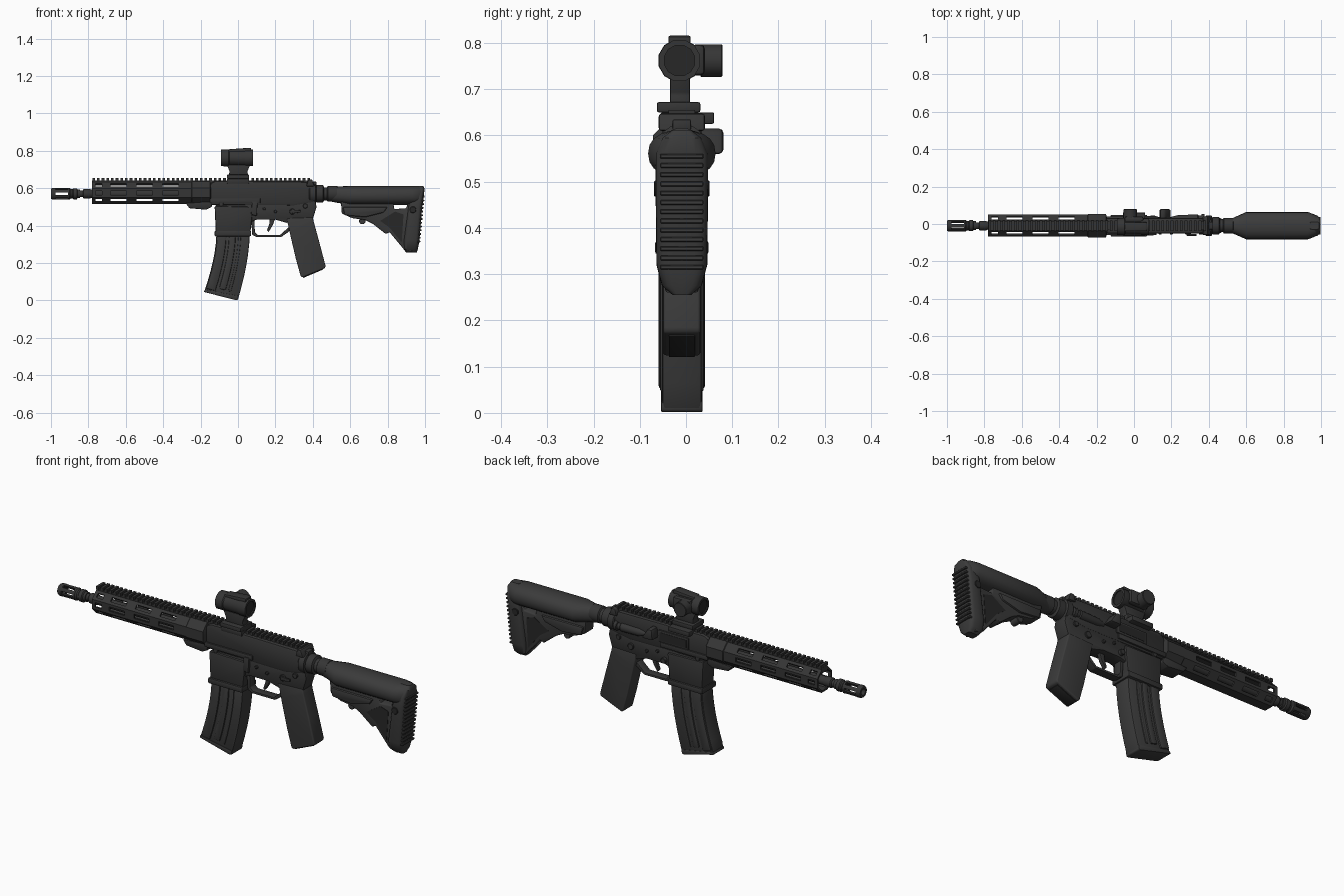
import bpy, bmesh, math
from mathutils import Matrix, Vector

cube = bpy.data.objects.get("Cube")
if cube:
    bpy.data.objects.remove(cube, do_unlink=True)

MID = -0.009   # y of the centre plane
BORE = 0.57    # height of the barrel axis


def material(name, v):
    m = bpy.data.materials.new(name)
    m.use_nodes = True
    col = (v, v, v, 1)
    m.diffuse_color = col
    b = m.node_tree.nodes["Principled BSDF"]
    b.inputs["Base Color"].default_value = col
    b.inputs["Roughness"].default_value = 0.6
    return m


METAL = material("dark_metal", 0.036)
POLYMER = material("dark_polymer", 0.044)
BLACK = material("black_recess", 0.02)


def finish(name, bm, mat, bevel=0, seg=2, cutter=None):
    bmesh.ops.recalc_face_normals(bm, faces=bm.faces)
    me = bpy.data.meshes.new(name)
    bm.to_mesh(me)
    bm.free()
    me.materials.append(mat)
    ob = bpy.data.objects.new(name, me)
    bpy.context.collection.objects.link(ob)
    if cutter:
        mod = ob.modifiers.new("cut", 'BOOLEAN')
        mod.object, mod.operation, mod.solver = cutter, 'DIFFERENCE', 'EXACT'
    if bevel:
        mod = ob.modifiers.new("bevel", 'BEVEL')
        mod.width, mod.segments, mod.limit_method = bevel, seg, 'ANGLE'
    if ob.modifiers:
        dg = bpy.context.evaluated_depsgraph_get()
        ob.data = bpy.data.meshes.new_from_object(ob.evaluated_get(dg))
        ob.modifiers.clear()
    if cutter:
        bpy.data.objects.remove(cutter, do_unlink=True)
    return ob


def add_box(bm, x0, x1, y0, y1, z0, z1, rot=None):
    size = Matrix.Diagonal((x1 - x0, y1 - y0, z1 - z0, 1))
    place = Matrix.Translation(((x0 + x1) / 2, (y0 + y1) / 2, (z0 + z1) / 2))
    bmesh.ops.create_cube(bm, size=1, matrix=(rot or Matrix()) @ place @ size)


def box(name, x0, x1, y0, y1, z0, z1, mat=METAL, bevel=0.004):
    bm = bmesh.new()
    add_box(bm, x0, x1, y0 + MID, y1 + MID, z0, z1)
    return finish(name, bm, mat, bevel)


def prism(name, pts, hy, mat=METAL, bevel=0.004, seg=2, y=0):
    """Side outline (x, z) pulled to both sides of y."""
    bm = bmesh.new()
    f = bm.faces.new([bm.verts.new((px, MID + y - hy, pz)) for px, pz in pts])
    ext = bmesh.ops.extrude_face_region(bm, geom=[f])["geom"]
    bmesh.ops.translate(bm, vec=(0, 2 * hy, 0),
                        verts=[v for v in ext if isinstance(v, bmesh.types.BMVert)])
    return finish(name, bm, mat, bevel, seg)


def loft(name, rings, mat, cutter=None):
    bm = bmesh.new()
    loops = [[bm.verts.new(p) for p in r] for r in rings]
    for a, b in zip(loops, loops[1:]):
        for i in range(len(a)):
            j = (i + 1) % len(a)
            bm.faces.new((a[i], a[j], b[j], b[i]))
    if rings[0] != rings[-1]:
        bm.faces.new(loops[0])
        bm.faces.new(loops[-1])
    bmesh.ops.remove_doubles(bm, verts=bm.verts, dist=1e-6)
    return finish(name, bm, mat, cutter=cutter)


def oval(ru, rv, n, power=2, turn=0.0):
    out = []
    for i in range(n):
        t = math.tau * (i + turn) / n
        c, s = math.cos(t), math.sin(t)
        out.append((ru * math.copysign(abs(c) ** (2 / power), c),
                    rv * math.copysign(abs(s) ** (2 / power), s)))
    return out


def lathe(name, profile, mat=METAL, n=20, y=0, z=BORE, cutter=None, turn=0.5):
    """Profile of (x, radius) turned about an x axis."""
    return loft(name, [[(x, MID + y + u, z + v) for u, v in oval(r, r, n, turn=turn)]
                       for x, r in profile], mat, cutter)


def pin(name, x, z, r, hy, mat=METAL, y=0, n=14):
    return prism(name, [(x + u, z + v) for u, v in oval(r, r, n)], hy, mat, 0.002, 1, y)


# barrel and muzzle device with side ports
lathe("barrel", [(-0.9, .018), (-0.8, .018), (-0.8, .022), (-0.15, .022)])
bm = bmesh.new()
for k in range(3):
    turn = Matrix.Translation((0, MID, BORE)) @ Matrix.Rotation(k * math.pi / 3, 4, 'X')
    add_box(bm, -0.975, -0.91, -0.05, 0.05, -0.007, 0.007, turn)
ports = finish("port_cutter", bm, BLACK)
lathe("muzzle_device", [(-0.9, .016), (-1, .016), (-1, .027), (-.992, .031), (-.9, .031), (-.893, .025),
                        (-.885, .025), (-.88, .03), (-.862, .03), (-.858, .024), (-.845, .024),
                        (-.845, .016), (-.9, .016)], cutter=ports)
lathe("barrel_collar", [(-.83, .02), (-.825, .025), (-.79, .025), (-.78, .02)])

# handguard: hollow octagon with slots on six faces
bm = bmesh.new()
for side in (0, 45, 135, 180, 225, 315):
    turn = Matrix.Translation((0, MID, 0.575)) @ Matrix.Rotation(math.radians(side), 4, 'X')
    for x, half in ((-.745, .018), (-.64, .043), (-.5, .043), (-.36, .043)):
        add_box(bm, x - half, x + half, 0.04, 0.07, -0.011, 0.011, turn)
slots = finish("slot_cutter", bm, BLACK)
lathe("handguard", [(-.78, .054), (-.78, .064), (-.15, .064), (-.15, .054), (-.78, .054)],
      n=8, z=.575, cutter=slots)
lathe("handguard_sleeve", [(-.25, .062), (-.245, .067), (-.15, .067), (-.145, .05)], n=8, z=.575)
prism("handguard_clamp", [(-.28, .52), (-.26, .493), (-.17, .485), (-.14, .5), (-.14, .53)], .04)

# top rail with evenly spaced teeth
bm = bmesh.new()
add_box(bm, -.78, .39, MID - .024, MID + .024, .615, .642)
for i in range(47):
    x = -.779 + i * .025
    add_box(bm, x, x + .014, MID - .029, MID + .029, .638, .655)
finish("top_rail", bm, METAL)

# receiver halves
prism("upper_receiver", [(-.15, .51), (-.15, .625), (-.12, .64), (.36, .635), (.41, .6), (.41, .525), (.3, .505)],
      .042, bevel=.012)
prism("lower_receiver", [(-.12, .51), (-.12, .42), (.07, .42), (.1, .432), (.2, .432), (.26, .415), (.4, .435),
                         (.42, .5), (.41, .55), (.36, .53), (.3, .52)], .038, bevel=.006)
prism("magazine_well", [(-.125, .505), (-.118, .35), (.065, .35), (.075, .44), (.08, .5)], .049, bevel=.007)
prism("magazine_well_lip", [(-.125, .372), (-.125, .343), (.07, .343), (.07, .372)], .058, bevel=.006)
prism("receiver_side_rail", [(-.15, .52), (-.15, .545), (.12, .545), (.12, .52)], .05)
lathe("receiver_end_ring", [(.38, .05), (.385, .055), (.415, .055), (.42, .04)])

# controls, pins and ejection side
for name, x, z, r in (("front_pin", -.09, .515, .013), ("rear_pin", .36, .505, .013),
                      ("trigger_pin", .2, .475, .008), ("hammer_pin", .14, .49, .008),
                      ("selector", .29, .475, .016)):
    pin(name, x, z, r, .047)
prism("selector_lever", [(.28, .485), (.285, .465), (.335, .47), (.335, .482)], .005, y=-.049, bevel=.002)
prism("bolt_catch", [(.075, .53), (.07, .46), (.1, .45), (.105, .53)], .007, y=-.046, bevel=.003)
pin("magazine_release", .1, .455, .014, .01, y=.044)
box("ejection_cover", -.04, .13, .038, .049, .545, .605)
box("ejection_recess", -.03, .12, .046, .0505, .555, .595, BLACK, 0)
prism("deflector", [(.135, .56), (.14, .615), (.165, .615), (.2, .56)], .028, y=.062, bevel=.01)
lathe("forward_assist", [(.2, .01), (.24, .02), (.34, .022), (.345, .018), (.36, .018), (.362, .024), (.378, .024)],
      y=.038, z=.56, n=14)
box("charging_handle", .32, .42, -.02, .02, .61, .635)
prism("charging_handle_grip", [(.365, .61), (.375, .645), (.395, .648), (.41, .61)], .05, bevel=.006)

# trigger and guard
prism("trigger", [(.17, .44), (.168, .41), (.155, .375), (.163, .365), (.185, .4), (.2, .44)], .01, bevel=.003)
prism("trigger_guard", [(.07, .44), (.076, .35), (.1, .338), (.23, .338), (.275, .37), (.275, .395),
                        (.225, .35), (.105, .35), (.09, .365), (.088, .44)], .022, bevel=.003)

# pistol grip
prism("pistol_grip", [(.26, .44), (.275, .37), (.31, .22), (.335, .13), (.345, .123), (.465, .173), (.468, .185),
                      (.435, .31), (.405, .42), (.4, .445)], .04, POLYMER, .016, 3)
prism("grip_floor", [(.345, .128), (.348, .12), (.455, .165), (.452, .175)], .028, BLACK, .002)

# curved magazine, wider at the front, with ribs and base
def mag_x(f, z):
    """x at fraction f of the magazine depth for height z, bending forward lower down."""
    return -.115 + .178 * f - .065 * (max(0, .36 - z) / .31) ** 1.7


def mag_strip(f0, f1, low, hy, name, bevel=.006):
    zs = [.36 - i * (.36 - low) / 6 for i in range(7)]
    drop = lambda f, z: z - .05 * f * (.36 - z) / .31
    pts = [(mag_x(f0, z), drop(f0, z)) for z in zs] + [(mag_x(f1, z), drop(f1, z)) for z in reversed(zs)]
    prism(name, pts, hy, POLYMER, bevel)


mag_strip(0, 1, .055, .043, "magazine_body")
mag_strip(.02, .3, .065, .05, "magazine_front_rib")
mag_strip(.38, .58, .08, .05, "magazine_middle_rib")
mag_strip(.66, .74, .08, .047, "magazine_rear_rib", .003)
prism("magazine_base", [(-.178, .058), (-.182, .045), (-.01, .001), (.0, .004), (.003, .025)], .045, POLYMER, .004)

# buffer tube and its nut
lathe("buffer_tube", [(.4, .034), (.42, .034), (.42, .047), (.455, .047), (.46, .035), (.475, .035), (.48, .042),
                      (.53, .042), (.535, .034), (.7, .034)])

# stock: rounded cheek tube, strut, lever and ribbed pad
stations = ((.49, .034, .53, .605), (.53, .042, .522, .609), (.6, .073, .51, .612),
            (.93, .073, .51, .612), (.965, .06, .51, .612), (.985, .045, .515, .608))
loft("stock_tube", [[(x, MID + u, (lo + hi) / 2 + v) for u, v in oval(hy, (hi - lo) / 2, 20, 2.3)]
                    for x, hy, lo, hi in stations], POLYMER)
prism("stock_strut", [(.55, .53), (.555, .465), (.61, .44), (.68, .43), (.72, .41), (.79, .355), (.81, .365),
                      (.885, .275), (.93, .258), (.95, .53), (.91, .53), (.9, .493), (.835, .488), (.83, .53)],
      .036, POLYMER, .006)
prism("stock_lever", [(.56, .5), (.57, .455), (.68, .445), (.78, .47), (.8, .5)], .046, POLYMER, .008)
pin("stock_button", .665, .425, .018, .025, POLYMER)
for s in (-1, 1):
    prism("stock_recess", [(.81, .39), (.875, .31), (.885, .46), (.84, .475), (.76, .425)], .002, BLACK, 0, y=s * .036)
    pin("sling_socket", .935, .485, .018, .004, BLACK, y=s * .056)
pad = ((.255, .9, .955, .02), (.275, .885, .962, .043), (.32, .885, .97, .055), (.5, .91, .985, .057),
       (.56, .92, .993, .057), (.595, .93, .998, .042), (.612, .94, .99, .02))
loft("butt_pad", [[((a + b) / 2 + u, MID + v, z) for u, v in oval((b - a) / 2, hy, 24, 4)]
                  for z, a, b, hy in pad], POLYMER)
bm = bmesh.new()
for i in range(13):
    z = .315 + i * .02
    x = .968 + (z - .315) * .095
    add_box(bm, x - .02, x + .007, MID - .047, MID + .047, z - .005, z + .005)
finish("pad_ridges", bm, POLYMER, .002, 1)

# sight: clamp, riser, tube with lenses, side knob and top hood
box("sight_clamp", -.06, .06, -.046, .07, .625, .65)
box("sight_base", -.06, .06, -.054, .04, .65, .672)
prism("sight_riser", [(-.05, .665), (-.045, .69), (-.06, .725), (.065, .725), (.05, .69), (.055, .665)], .022, y=-.004)
lathe("sight_tube", [(-.08, .034), (-.09, .034), (-.09, .046), (-.05, .047), (-.045, .043), (.035, .043),
                     (.04, .046), (.08, .046), (.08, .034), (.07, .034)], n=12, y=-.005, z=.762)
for x in (-.083, .073):
    lathe("sight_lens", [(x - .002, .035), (x + .002, .035)], BLACK, y=-.005, z=.762)
prism("sight_hood", [(-.055, .795), (-.05, .808), (.06, .816), (.07, .814), (.07, .795)], .024, y=-.005)
box("sight_housing", -.05, .05, .02, .05, .73, .797, bevel=.01)
pin("sight_knob", -.02, .762, .036, .024, y=.064)

bpy.ops.object.select_all(action='DESELECT')
for ob in bpy.context.collection.objects:
    if ob.type == 'MESH':
        ob.select_set(True)
        bpy.context.view_layer.objects.active = ob
bpy.ops.object.shade_smooth_by_angle(angle=math.radians(35))
